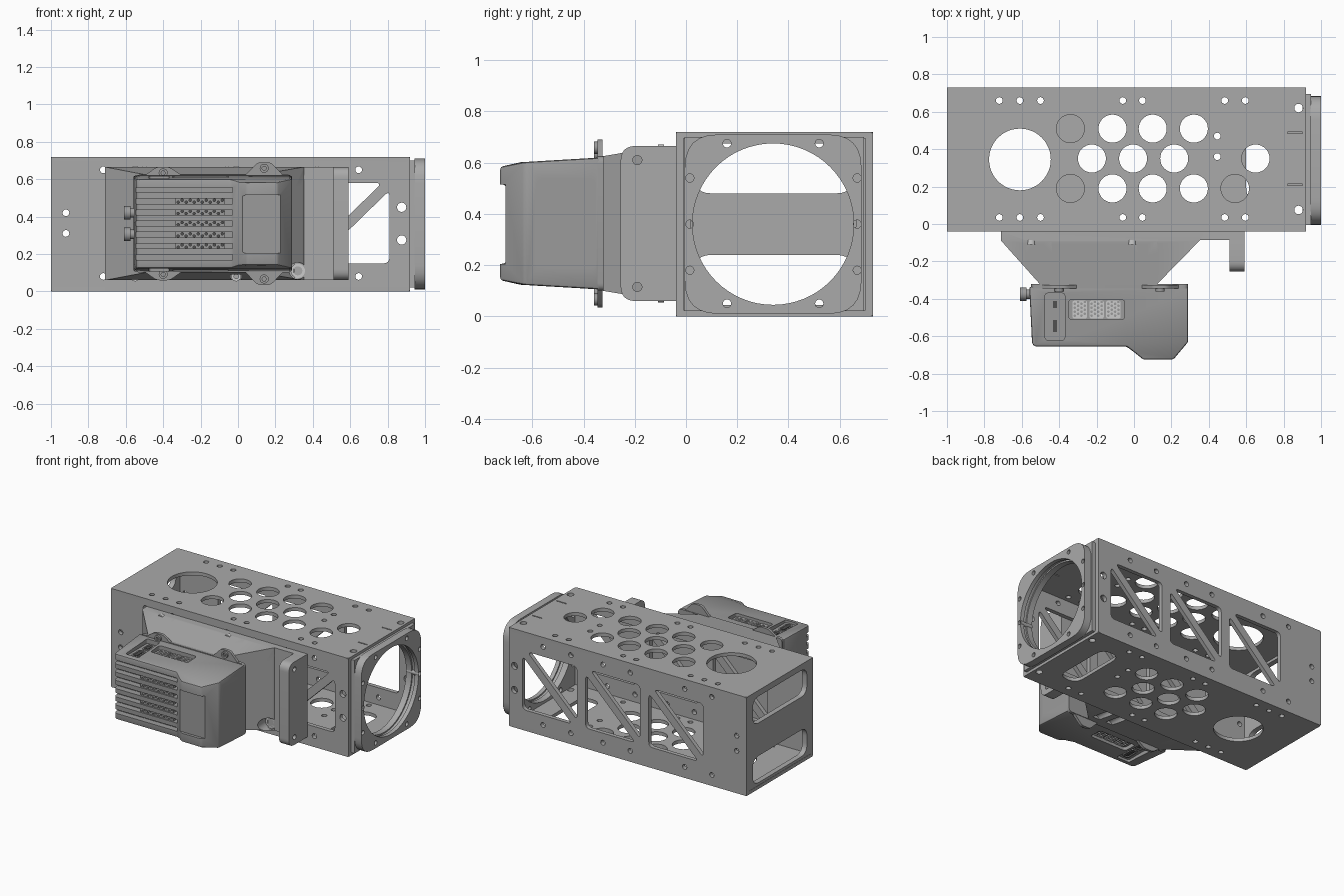
import bpy, bmesh, math
from mathutils import Vector

if "Cube" in bpy.data.objects:
    bpy.data.objects.remove(bpy.data.objects["Cube"])


def material(name, v):
    m = bpy.data.materials.new(name)
    m.use_nodes = True
    col = (v, v, v, 1)
    m.diffuse_color = col
    m.node_tree.nodes["Principled BSDF"].inputs["Base Color"].default_value = col
    return m


FRAME = material("frame grey", 0.4)
BODY = material("camera grey", 0.33)
DARK = material("vent dark grey", 0.08)
LIGHT = material("screw light grey", 0.6)
parts = []
CZ = 0.3625   # mid height shared by the frame and camera


def finish(name, bm, mat):
    bmesh.ops.recalc_face_normals(bm, faces=bm.faces)
    me = bpy.data.meshes.new(name)
    bm.to_mesh(me)
    bm.free()
    me.materials.append(mat)
    ob = bpy.data.objects.new(name, me)
    bpy.context.scene.collection.objects.link(ob)
    parts.append(ob)
    return ob


def circle(u, v, r, n=32):
    return [(u + r * math.cos(2 * math.pi * i / n), v + r * math.sin(2 * math.pi * i / n)) for i in range(n)]


def rounded(pts, r, n=6):
    out = []
    for i, p in enumerate(pts):
        p, a, b = Vector(p), Vector(pts[i - 1]), Vector(pts[(i + 1) % len(pts)])
        s = p + (a - p).normalized() * min(r, (a - p).length * 0.49)
        e = p + (b - p).normalized() * min(r, (b - p).length * 0.49)
        for k in range(n + 1):
            t = k / n
            out.append(tuple(s * (1 - t) ** 2 + p * 2 * t * (1 - t) + e * t * t))
    return out


def rect(u0, u1, v0, v1, r=0):
    pts = [(u0, v0), (u1, v0), (u1, v1), (u0, v1)]
    return rounded(pts, r) if r else pts


def panel(name, axis, lo, hi, outline, holes=(), mat=FRAME):
    """Plate with holes, extruded from lo to hi along the named axis."""
    cu = bpy.data.curves.new(name, "CURVE")
    cu.dimensions, cu.fill_mode, cu.extrude = "2D", "BOTH", (hi - lo) / 2
    for loop in [outline, *holes]:
        sp = cu.splines.new("POLY")
        sp.points.add(len(loop) - 1)
        for q, (u, v) in zip(sp.points, loop):
            q.co = (u, v, 0, 1)
        sp.use_cyclic_u = True
    tmp = bpy.data.objects.new(name, cu)
    me = bpy.data.meshes.new_from_object(tmp)
    bm = bmesh.new()
    bm.from_mesh(me)
    bpy.data.objects.remove(tmp)
    bpy.data.meshes.remove(me)
    bmesh.ops.remove_doubles(bm, verts=bm.verts, dist=1e-5)
    mid = (lo + hi) / 2
    for v in bm.verts:
        u, w, d = v.co.x, v.co.y, v.co.z + mid
        v.co = {"x": (d, u, w), "y": (u, d, w), "z": (u, w, d)}[axis]
    return finish(name, bm, mat)


def hull(name, pts, mat=FRAME):
    bm = bmesh.new()
    for p in pts:
        bm.verts.new(p)
    bmesh.ops.convex_hull(bm, input=bm.verts)
    return finish(name, bm, mat)


def bake(ob):
    dg = bpy.context.evaluated_depsgraph_get()
    me = bpy.data.meshes.new_from_object(ob.evaluated_get(dg))
    ob.modifiers.clear()
    ob.data = me


def bevel(ob, width, seg=2):
    m = ob.modifiers.new("bevel", "BEVEL")
    m.width, m.segments, m.limit_method = width, seg, "ANGLE"
    bake(ob)


def cut(ob, cutters):
    for c in cutters:
        m = ob.modifiers.new("cut", "BOOLEAN")
        m.operation, m.solver, m.object = "DIFFERENCE", "EXACT", c
    bake(ob)
    for c in cutters:
        parts.remove(c)
        bpy.data.objects.remove(c)


# Top and bottom plates with lightening holes
shared = [circle(-0.61, 0.345, 0.165, 48)]
shared += [circle(x, y, 0.075) for y in (0.19, 0.51) for x in (-0.115, 0.1, 0.32)]
shared += [circle(x, 0.35, 0.075) for x in (-0.225, -0.005, 0.215)]
shared += [circle(x, y, 0.018, 16) for y in (0.035, 0.66) for x in (-0.72, -0.61, -0.5, -0.06, 0.045, 0.485, 0.595)]
shared += [circle(0.445, y, 0.018, 16) for y in (0.36, 0.47)]
rim = [circle(0.88, y, 0.023, 16) for y in (0.075, 0.62)]
top_only = [circle(x, y, 0.075) for x, y in ((-0.34, 0.51), (-0.34, 0.19), (0.54, 0.19), (0.65, 0.35))]
top_only += [rect(0.82, 0.9, y, y + 0.008) for y in (0.205, 0.485)]
deck = rect(-1, 0.92, -0.04, 0.73, 0.015)
panel("top_plate", "z", 0.695, 0.72, deck, shared + rim + top_only)
panel("bottom_plate", "z", 0, 0.025, deck, shared + rim + [rect(0.6, 0.75, 0.12, 0.57, 0.075)])

# Side walls with truss windows
windows = []
for x0 in (-0.65, -0.14, 0.37):
    x1, z0, z1, d = x0 + 0.44, 0.15, 0.58, 0.04
    windows.append(rounded([(x0, z0 + d), (x0, z1), (x1 - d, z1)], 0.035))
    windows.append(rounded([(x0 + d, z0), (x1, z0), (x1, z1 - d)], 0.035))
bolts = [circle(x, z, 0.018, 16) for z in (0.08, 0.65) for x in (-0.72, -0.5, -0.06, 0.16, 0.42, 0.645)]
bolts += [circle(-0.92, z, 0.018, 16) for z in (0.31, 0.42)]
bolts += [circle(0.875, z, 0.025, 16) for z in (0.275, 0.45)]
for name, y in (("front_wall", -0.04), ("back_wall", 0.7)):
    panel(name, "y", y, y + 0.03, rect(-1, 0.92, 0.004, 0.716), windows + bolts)

# Slotted end plate
slots = [rect(0.03, 0.655, a, b, 0.07) for a, b in ((0.045, 0.24), (0.48, 0.675))]
panel("slotted_end_plate", "x", -0.998, -0.96, rect(-0.036, 0.726, 0.006, 0.714, 0.02), slots)

# Round collar at the open end, in stepped layers
ring_holes = [circle(y, z, 0.016, 16) for y in (0.16, 0.52) for z in (0.05, 0.675)]
side_holes = [circle(y, z, 0.016, 16) for y in (0.015, 0.668) for z in (0.18, 0.36, 0.54)]
for i, (a, b, r) in enumerate(((0.97, 1, 0.315), (0.945, 0.97, 0.325), (0.9, 0.945, 0.315))):
    edge = rect(-0.005, 0.685, 0.01, 0.71, 0.13) if i < 2 else rect(-0.005, 0.695, 0.02, 0.7)
    panel(f"collar_layer_{i + 1}", "x", a, b, edge, [circle(0.34, 0.36, r, 64)] + ring_holes + side_holes)

# Tapered camera bracket
sections = ((-0.04, -0.71, 0.38, 0.06, 0.665), (-0.09, -0.71, 0.35, 0.06, 0.665), (-0.325, -0.5, 0.12, 0.1, 0.625))
bracket = hull("camera_bracket", [(x, y, z) for y, x0, x1, z0, z1 in sections for x in (x0, x1) for z in (z0, z1)])
corner_screws = [(x, z) for x in (-0.665, 0.32) for z in (0.11, 0.61)]
small_screws = [(x, z) for x in (-0.55, -0.01) for z in (0.08, 0.645)]
cutters = [panel("cutter", "y", -0.4, -0.07, circle(x, z, 0.045)) for x, z in corner_screws]
cutters += [panel("cutter", "y", -0.27, -0.09, circle(x, z, 0.03, 20))
            for x in (-0.55, -0.465, -0.01, 0.1) for z in (0.08, 0.645)]
cutters.append(panel("cutter", "y", -0.5, 0, rect(-0.8, -0.61, 0.23, 0.5)))
cut(bracket, cutters)
for i, (x, z) in enumerate(corner_screws):
    panel(f"bracket_washer_{i + 1}", "y", -0.085, -0.065, circle(x, z, 0.038), [circle(x, z, 0.024)], LIGHT)
for i, (x, z) in enumerate(small_screws):
    panel(f"small_washer_{i + 1}", "y", -0.11, -0.085, circle(x, z, 0.026), [circle(x, z, 0.012, 16)], LIGHT)

# Side tab with upright guard bar
panel("guard_tab", "y", -0.085, -0.04, rect(0.3, 0.59, 0.06, 0.665))
guard = panel("guard_bar", "x", 0.51, 0.59, rounded([(-0.05, 0.06), (-0.225, 0.06), (-0.255, 0.09), (-0.255, 0.635),
              (-0.225, 0.665), (-0.05, 0.665)], 0.03), [circle(-0.19, z, 0.018, 16) for z in (0.115, 0.61)])

# Camera flange with screw ears
panel("camera_flange", "y", -0.345, -0.322, rect(-0.55, 0.29, 0.1, 0.625, 0.03), mat=BODY)
for x, h in ((-0.4, 0.303), (0.14, 0.328)):
    for s in (-1, 1):
        ear = rounded([(x - 0.11, CZ + s * 0.25), (x - 0.035, CZ + s * h), (x + 0.035, CZ + s * h),
                       (x + 0.11, CZ + s * 0.25)], 0.02)
        panel("screw_ear", "y", -0.346, -0.326, ear, mat=BODY)
        at = (x, CZ + s * (h - 0.032))
        panel("ear_screw", "y", -0.36, -0.34, circle(*at, 0.024, 20), [circle(*at, 0.012, 6)], BODY)

# Camera body: plan profile, narrowed in height toward the front
plan = [(-0.56, -0.335), (-0.545, -0.64), (-0.53, -0.655), (-0.04, -0.655), (0.0, -0.685), (0.05, -0.725),
        (0.21, -0.725), (0.29, -0.63), (0.29, -0.335)]
camera = panel("camera_body", "z", 0.105, 0.62, plan, mat=BODY)
for v in camera.data.vertices:
    k = 1 - 0.09 * max(0, (-0.335 - v.co.y) / 0.39) - (0.05 if v.co.y < -0.68 else 0)
    v.co.z = CZ + (v.co.z - CZ) * k
bm = bmesh.new()
bm.from_mesh(camera.data)
bmesh.ops.dissolve_limit(bm, angle_limit=0.02, verts=bm.verts, edges=bm.edges)
bm.to_mesh(camera.data)
bm.free()
bevel(camera, 0.015)
fins = [CZ + i * 0.06 for i in range(-3, 4)]
cutters = [panel("cutter", "y", -0.8, -0.61, rect(-0.7, -0.03, z - 0.014, z + 0.014)) for z in fins]
cutters += [panel("cutter", "y", -0.8, -0.705, rect(0.015, 0.26, 0.205, 0.515, 0.03)),
            panel("cutter", "x", 0.278, 0.4, rect(-0.585, -0.35, 0.19, 0.54, 0.03))]
for lo, hi in ((0.585, 0.7), (0.02, 0.14)):
    cutters.append(panel("cutter", "z", lo, hi, rect(-0.35, -0.05, -0.51, -0.405, 0.02)))
    cutters.append(panel("cutter", "z", lo, hi, rect(-0.475, -0.37, -0.62, -0.37, 0.015)))
cut(camera, cutters)

# Perforated strips in the fin grooves
for z in fins[1:-1]:
    dots = [circle(-0.32 + i * 0.0215, z + (0.006 if i % 2 else -0.006), 0.0075, 6) for i in range(12)]
    panel("fin_vent_backing", "y", -0.625, -0.605, rect(-0.335, -0.07, z - 0.016, z + 0.016), mat=DARK)
    panel("fin_vent_strip", "y", -0.645, -0.624, rect(-0.335, -0.07, z - 0.017, z + 0.017), dots, BODY)

# Vents and sockets on the camera's upper and lower faces
for lo, hi in ((0.583, 0.592), (0.133, 0.142)):
    for x in (-0.29, -0.2, -0.11):
        cells = [circle(x - 0.027 + i * 0.018, -0.49 + j * 0.021 + (i % 2) * 0.01, 0.0075, 6)
                 for i in range(4) for j in range(4)]
        panel("vent_grille", "z", lo, hi, rect(x - 0.039, x + 0.039, -0.505, -0.41, 0.012), cells, LIGHT)
    for y0, y1 in ((-0.47, -0.39), (-0.6, -0.49)):
        panel("socket_rim", "z", lo, hi, rect(-0.45, -0.395, y0, y1, 0.02), [rect(-0.44, -0.405, y0 + 0.01, y1 - 0.01, 0.012)], BODY)
        panel("socket_insert", "z", lo, hi - 0.003, rect(-0.432, -0.413, y0 + 0.022, y1 - 0.022), mat=DARK)

# Round cable connectors
for z in (0.305, 0.42):
    for x0, x1, r in ((-0.61, -0.575, 0.036), (-0.58, -0.54, 0.026)):
        panel("cable_connector", "x", x0, x1, circle(-0.375, z, r, 24), [circle(-0.375, z, 0.016, 16)], BODY)

# Smooth round surfaces, keep hard edges
bpy.ops.object.select_all(action="DESELECT")
for ob in parts:
    ob.select_set(True)
bpy.context.view_layer.objects.active = parts[0]
bpy.ops.object.shade_smooth_by_angle(angle=math.radians(30))
